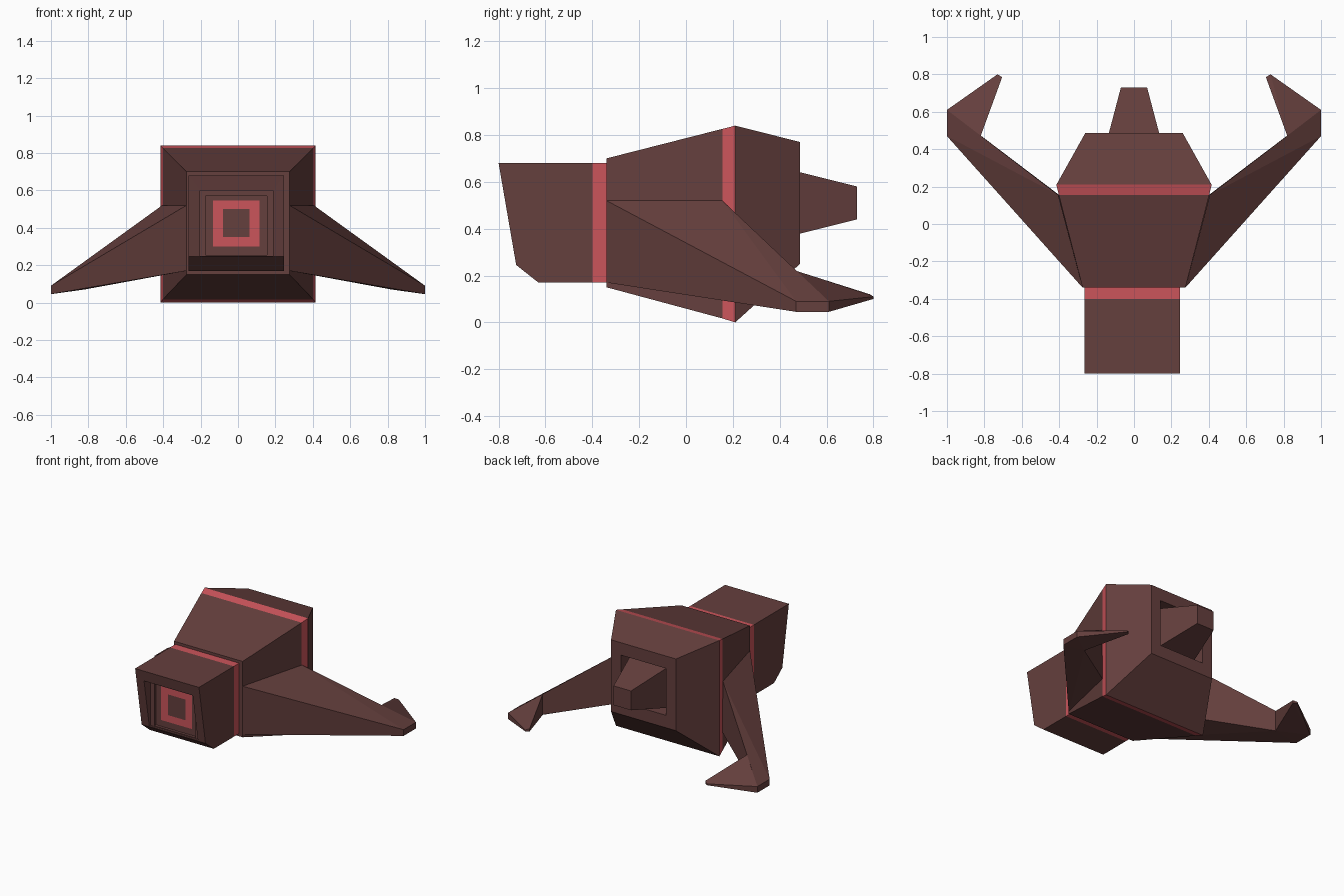
import bpy, bmesh

if "Cube" in bpy.data.objects:
    bpy.data.objects.remove(bpy.data.objects["Cube"])


def material(name, rgb):
    m = bpy.data.materials.new(name)
    m.diffuse_color = (*rgb, 1)
    m.use_nodes = True
    m.node_tree.nodes["Principled BSDF"].inputs["Base Color"].default_value = m.diffuse_color
    return m


BROWN = material("brown hull", (0.13, 0.05, 0.047))
RED = material("red trim", (0.60, 0.09, 0.105))


def finish(name, bm):
    bmesh.ops.recalc_face_normals(bm, faces=bm.faces)
    mesh = bpy.data.meshes.new(name)
    bm.to_mesh(mesh)
    bm.free()
    mesh.materials.append(BROWN)
    mesh.materials.append(RED)
    obj = bpy.data.objects.new(name, mesh)
    bpy.context.collection.objects.link(obj)
    return obj


def loft(name, rings, red=(), cx=0.0):
    """Skin rectangular rings (y at top, y at bottom, half width, z low, z high)."""
    bm = bmesh.new()
    loops = [[bm.verts.new(p) for p in ((cx - w, yb, lo), (cx + w, yb, lo),
                                        (cx + w, yt, hi), (cx - w, yt, hi))]
             for yt, yb, w, lo, hi in rings]
    bm.faces.new(loops[0])
    bm.faces.new(loops[-1])
    for i, (a, b) in enumerate(zip(loops, loops[1:])):
        for k in range(4):
            f = bm.faces.new((a[k], a[k - 1], b[k - 1], b[k]))
            f.material_index = int(i in red)
    return finish(name, bm)


def hull(name, points, side):
    bm = bmesh.new()
    for x, y, z in points:
        bm.verts.new((x * side, y, z))
    bmesh.ops.convex_hull(bm, input=bm.verts)
    bmesh.ops.dissolve_limit(bm, angle_limit=0.02, verts=bm.verts, edges=bm.edges)
    return finish(name, bm)


# Body: widening hull, red band, tapered rear with a square recess
loft("body", [
    (-0.34, -0.34, 0.275, 0.15, 0.70),
    (0.155, 0.155, 0.402, 0.017, 0.826),
    (0.21, 0.21, 0.415, 0.0, 0.84),
    (0.487, 0.487, 0.26, 0.25, 0.77),
    (0.487, 0.487, 0.18, 0.34, 0.68),
    (0.39, 0.39, 0.18, 0.34, 0.68),
    (0.39, 0.39, 0.10, 0.42, 0.60),
], red=(1, 5))

# Thruster in the rear recess
loft("thruster", [
    (0.37, 0.37, 0.165, 0.35, 0.67),
    (0.73, 0.73, 0.07, 0.44, 0.58),
])

# Head: red collar, slanted face, stepped square eye recess
loft("head", [
    (-0.33, -0.33, 0.256, 0.17, 0.68),
    (-0.40, -0.40, 0.256, 0.17, 0.68),
    (-0.63, -0.63, 0.256, 0.17, 0.68),
    (-0.80, -0.725, 0.256, 0.245, 0.68),
    (-0.785, -0.725, 0.195, 0.25, 0.60),
    (-0.71, -0.71, 0.195, 0.25, 0.60),
    (-0.71, -0.71, 0.165, 0.255, 0.57),
    (-0.69, -0.69, 0.165, 0.255, 0.57),
    (-0.69, -0.69, 0.125, 0.30, 0.545),
    (-0.69, -0.69, 0.07, 0.35, 0.50),
], red=(0, 8), cx=-0.009)

# Arms: tapered wing-like limb and inward hook
root = [(0.275, -0.34, 0.52), (0.275, -0.34, 0.17), (0.405, 0.155, 0.52), (0.40, 0.155, 0.15)]
inner = [(0.82, 0.47, 0.22), (0.82, 0.47, 0.07)]
outer = [(1.0, 0.61, 0.09), (1.0, 0.61, 0.045)]
elbow = [(1.0, 0.47, 0.09), (1.0, 0.47, 0.045)]
tip = [(0.73, 0.80, 0.11), (0.73, 0.80, 0.10), (0.705, 0.785, 0.12), (0.705, 0.785, 0.10)]
for label, side in (("right", 1), ("left", -1)):
    hull(label + "_arm", root + inner + outer + elbow, side)
    hull(label + "_hook", inner + outer + tip, side)
